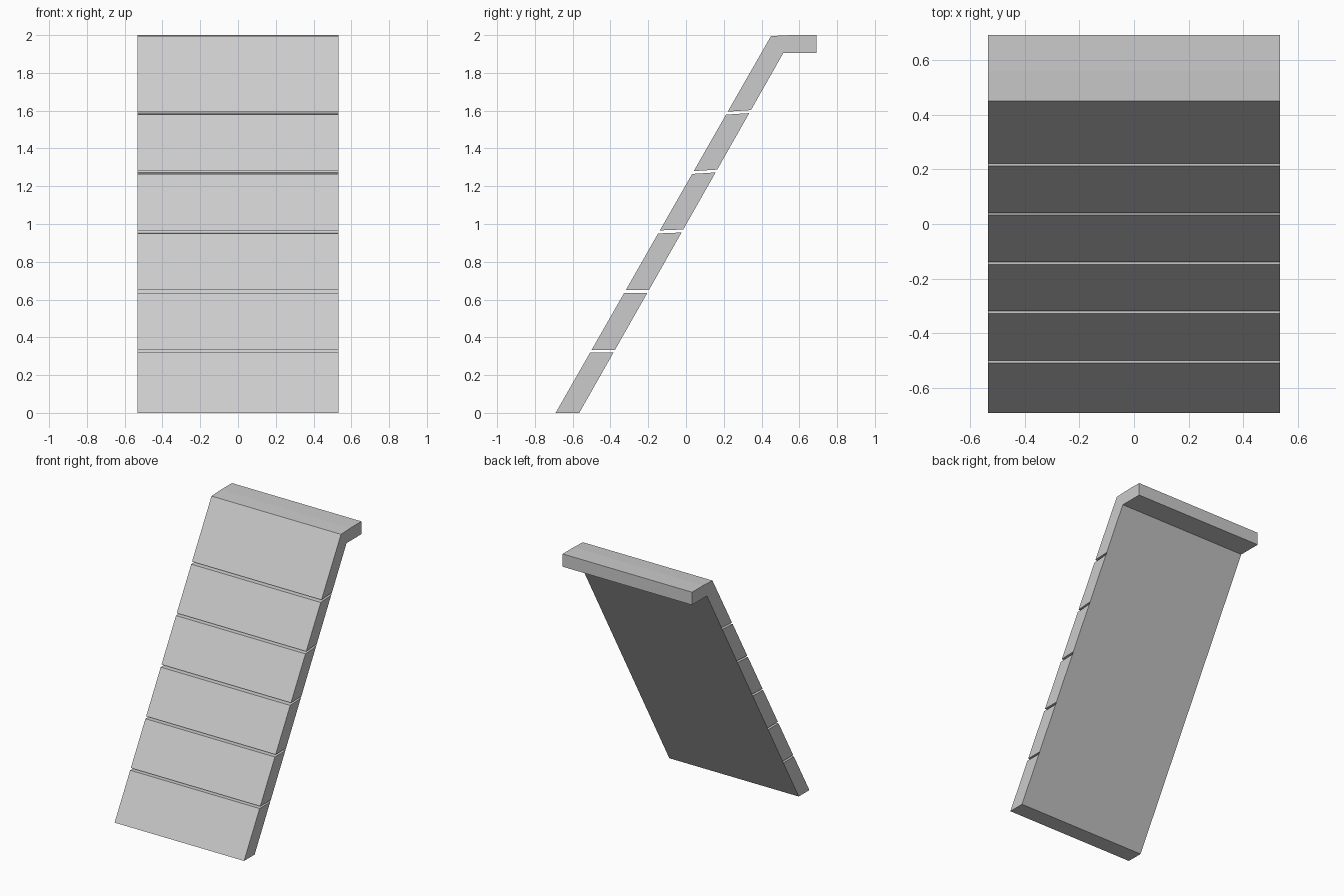
import bpy

if "Cube" in bpy.data.objects:
    bpy.data.objects.remove(bpy.data.objects["Cube"])

HALF = 0.533


def front(z):
    return (-0.69 + 0.571 * z, z)


def back(z):
    return (-0.565 + 0.567 * z, z)


def make(name, profile, open_edge=None, caps=True):
    """Extrude a counter-clockwise (y, z) profile along x, skipping one edge."""
    n = len(profile)
    verts = [(x, y, z) for x in (-HALF, HALF) for y, z in profile]
    faces = []
    for i in range(n if caps else n - 1):
        if i != open_edge:
            j = (i + 1) % n
            faces.append((i, j, j + n, i + n))
    if caps:
        faces.append(tuple(range(n, 2 * n)))
        faces.append(tuple(reversed(range(n))))
    mesh = bpy.data.meshes.new(name)
    mesh.from_pydata(verts, [], faces)
    mesh.update()
    obj = bpy.data.objects.new(name, mesh)
    bpy.context.collection.objects.link(obj)
    return obj


# Grooves: lower lip, upper lip, rise from front to back
grooves = [(0.32, 0.334, 0.0), (0.635, 0.65, 0.0), (0.95, 0.966, 0.005),
           (1.265, 1.28, 0.008), (1.579, 1.595, 0.008)]

# Sloped planks, open at the back where the backing sheet closes them
low, tilt_low = 0.0, 0.0
for k, (lip, nxt, tilt) in enumerate(grooves):
    make(f"plank_{k + 1}", [front(low), back(low + tilt_low),
                            back(lip + tilt), front(lip)], open_edge=1)
    low, tilt_low = nxt, tilt

# Top plank with the horizontal ledge
make("top_plank_ledge", [front(low), back(low + tilt_low), back(1.905),
                         (0.69, 1.905), (0.69, 2.0), (0.56, 2.0),
                         (0.45, 1.995)], open_edge=1)

# Single backing sheet behind all planks
make("backing_sheet", [back(0.0), back(1.905)], caps=False)
